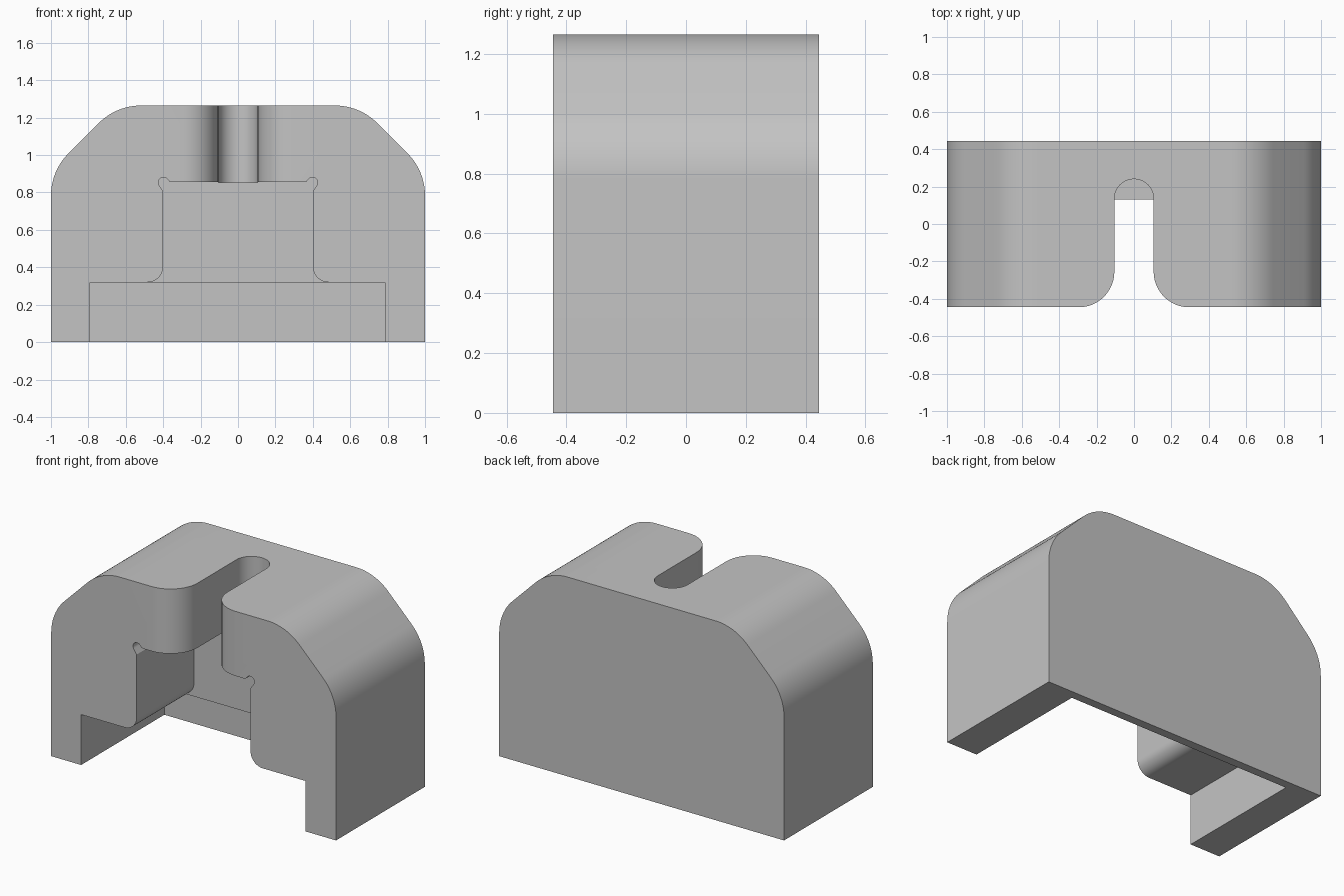
import bpy
import bmesh
import math
from mathutils import Vector

cube = bpy.data.objects.get("Cube")
if cube:
    bpy.data.objects.remove(cube, do_unlink=True)

HALF_DEPTH = 0.445
CEILING = 0.855


def arc(cx, cy, r, start, end, steps=12):
    """Points along an arc, angles in degrees."""
    angles = [math.radians(start + (end - start) * i / steps) for i in range(steps + 1)]
    return [(cx + r * math.cos(a), cy + r * math.sin(a)) for a in angles]


def mirrored(half):
    """Close a right-hand half outline with its mirror image."""
    return half + [(-x, y) for x, y in reversed(half)]


def prism(name, outline, low, high, axis):
    """Extrude an outline along y (outline in x, z) or z (outline in x, y)."""
    place = (lambda a, b: (a, low, b)) if axis == "y" else (lambda a, b: (a, b, low))
    offset = Vector((0, high - low, 0)) if axis == "y" else Vector((0, 0, high - low))
    bm = bmesh.new()
    face = bm.faces.new([bm.verts.new(place(a, b)) for a, b in outline])
    result = bmesh.ops.extrude_face_region(bm, geom=[face])
    moved = [v for v in result["geom"] if isinstance(v, bmesh.types.BMVert)]
    bmesh.ops.translate(bm, verts=moved, vec=offset)
    bmesh.ops.recalc_face_normals(bm, faces=bm.faces)
    mesh = bpy.data.meshes.new(name)
    bm.to_mesh(mesh)
    bm.free()
    obj = bpy.data.objects.new(name, mesh)
    bpy.context.collection.objects.link(obj)
    return obj


# Block with rounded, chamfered shoulders
R = 0.32
TOP = 1.265
shoulder = [(1, 0)]
shoulder += arc(1 - R, 0.783, R, 0, 45)
shoulder += arc(0.518, TOP - R, R, 45, 90)
body = prism("clamp_body", mirrored(shoulder), -HALF_DEPTH, HALF_DEPTH, "y")

# Wide cavity at the foot
cavity = prism("foot_cavity_cutter",
               [(-0.79, -0.1), (0.785, -0.1), (0.785, 0.32), (-0.79, 0.32)],
               -0.6, 0.39, "y")

# Neck channel: flared mouth below, relieved corners above
neck_half = [(0.485, 0.2)]
neck_half += arc(0.485, 0.405, 0.085, 270, 180)
neck_half += [(0.4, 0.805)]
neck_half += arc(0.398, 0.853, 0.028, -35, 125)
neck_half += [(0.365, CEILING + 0.002), (0.35, CEILING)]
neck = prism("neck_channel_cutter", mirrored(neck_half), -0.6, 0.13, "y")

# Vertical slot with a round end and rounded mouth
slot_half = [(0.295, -0.6)]
slot_half += arc(0.295, -HALF_DEPTH + 0.19, 0.19, 270, 180)
slot_half += arc(0, 0.135, 0.105, 0, 86)
slot = prism("cable_slot_cutter", mirrored(slot_half), CEILING - 0.001, 1.5, "z")

# Cut the openings
bpy.context.view_layer.objects.active = body
for cutter in (cavity, neck, slot):
    mod = body.modifiers.new(cutter.name, "BOOLEAN")
    mod.operation = "DIFFERENCE"
    mod.solver = "EXACT"
    mod.object = cutter
    bpy.ops.object.modifier_apply(modifier=mod.name)
    bpy.data.objects.remove(cutter, do_unlink=True)

# Plain grey finish
grey = bpy.data.materials.new("plain_grey")
grey.use_nodes = True
colour = (0.55, 0.55, 0.55, 1)
grey.diffuse_color = colour
grey.node_tree.nodes["Principled BSDF"].inputs["Base Color"].default_value = colour
body.data.materials.clear()
body.data.materials.append(grey)

# Smooth the curves, keep the edges sharp
bpy.ops.object.select_all(action="DESELECT")
body.select_set(True)
bpy.ops.object.shade_smooth_by_angle(angle=math.radians(30))
